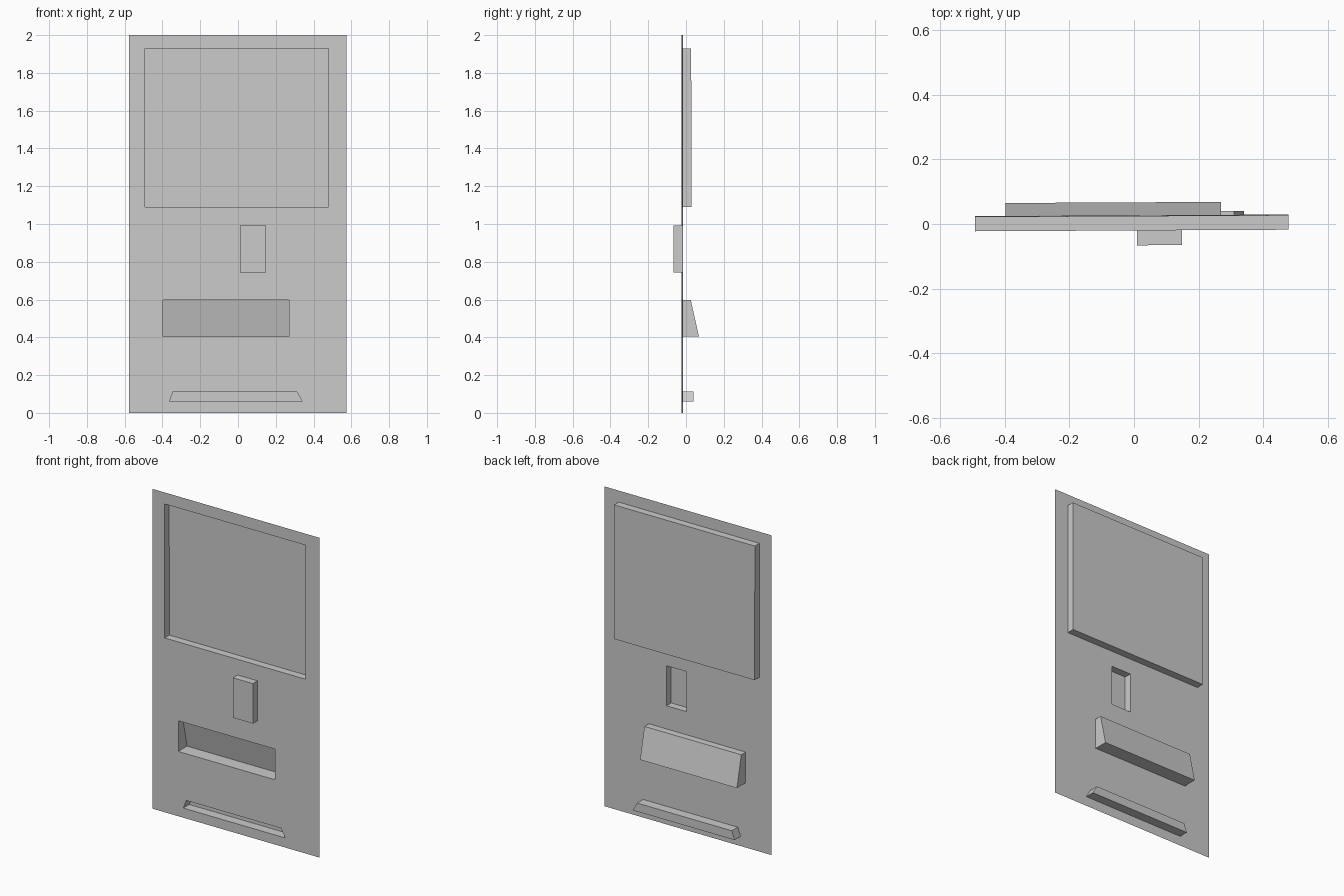
import bpy

if "Cube" in bpy.data.objects:
    bpy.data.objects.remove(bpy.data.objects["Cube"])

LEFT, RIGHT, TOP = -0.577, 0.575, 2.0
SHEET_Y = -0.02

# name: (z bottom, z top, bottom x pair, top x pair, depth y at bottom, depth y at top)
openings = {
    "bottom_slot": (0.06, 0.113, (-0.363, 0.34), (-0.343, 0.31), 0.039, 0.039),
    "sloped_tray": (0.405, 0.597, (-0.398, 0.27), (-0.398, 0.27), 0.067, 0.024),
    "raised_box": (0.742, 0.992, (0.01, 0.148), (0.01, 0.148), -0.066, -0.066),
    "screen_recess": (1.09, 1.928, (-0.492, 0.479), (-0.492, 0.479), 0.027, 0.025),
}


def make(name, quads):
    # the whole sheet leans back slightly towards its right side
    verts = [(x, y + 0.005 * x, z) for q in quads for x, y, z in q]
    faces = [tuple(range(4 * i, 4 * i + 4)) for i in range(len(quads))]
    mesh = bpy.data.meshes.new(name)
    mesh.from_pydata(verts, [], faces)
    obj = bpy.data.objects.new(name, mesh)
    bpy.context.collection.objects.link(obj)
    return obj


def flat(z0, z1, bottom, top):
    # front-facing quad of the sheet
    return [(bottom[0], SHEET_Y, z0), (bottom[1], SHEET_Y, z0),
            (top[1], SHEET_Y, z1), (top[0], SHEET_Y, z1)]


# Thin front sheet, in bands around the openings
panel = []
full = (LEFT, RIGHT)
z = 0.0
for z0, z1, b, t, _, _ in openings.values():
    panel.append(flat(z, z0, full, full))
    panel.append(flat(z0, z1, (LEFT, b[0]), (LEFT, t[0])))
    panel.append(flat(z0, z1, (b[1], RIGHT), (t[1], RIGHT)))
    z = z1
panel.append(flat(z, TOP, full, full))
make("front_panel", panel)

# Pressed pockets: four walls and a floor each
for name, (z0, z1, b, t, yb, yt) in openings.items():
    rim = flat(z0, z1, b, t)
    floor = [(x, y, zz) for (x, _, zz), y in zip(rim, (yb, yb, yt, yt))]
    quads = [floor]
    for i in range(4):
        j = (i + 1) % 4
        quads.append([rim[i], rim[j], floor[j], floor[i]])
    make(name, quads)
